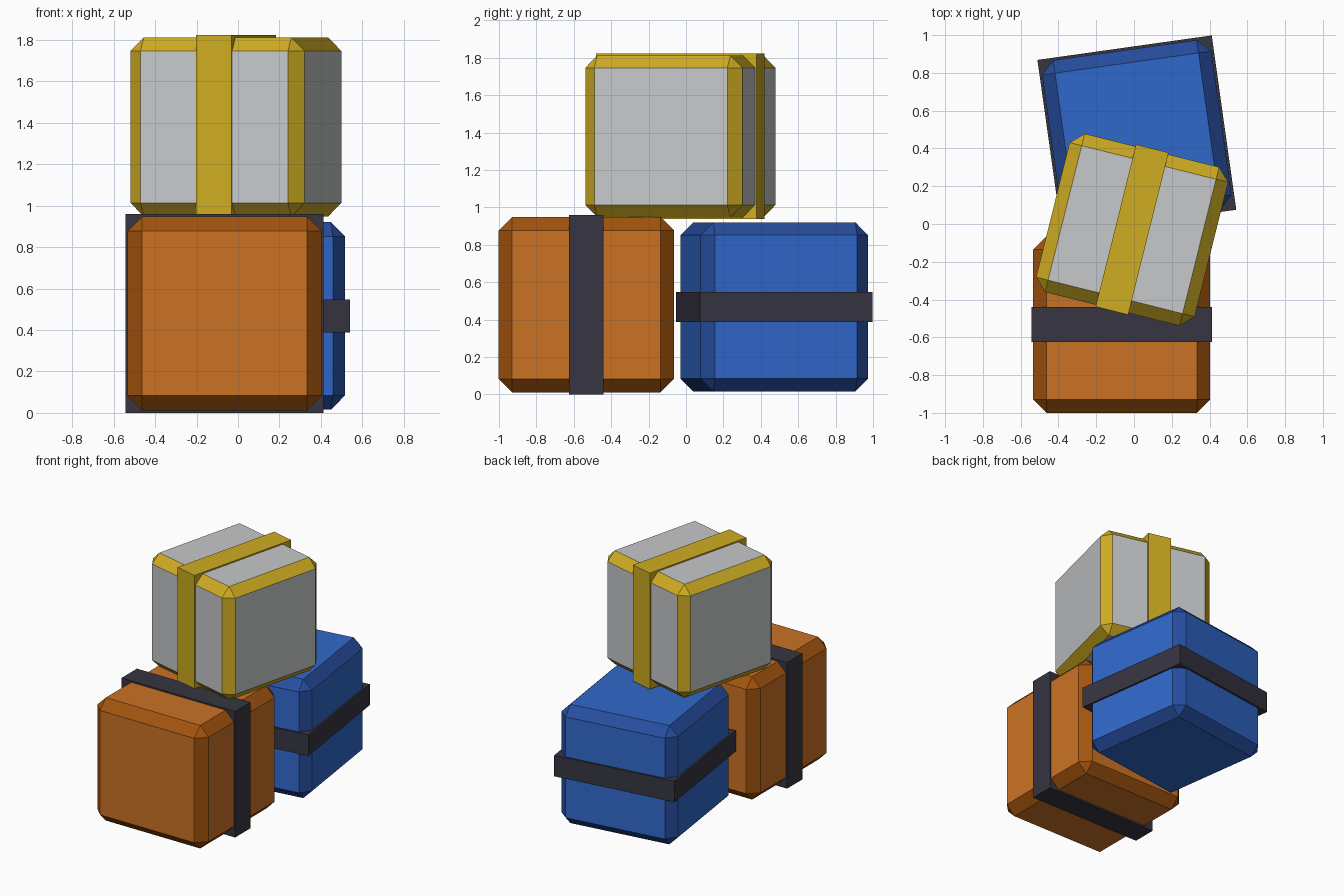
import bpy
import bmesh
import math
from mathutils import Matrix

cube = bpy.data.objects.get("Cube")
if cube:
    bpy.data.objects.remove(cube, do_unlink=True)


def material(name, rgb):
    mat = bpy.data.materials.new(name)
    mat.use_nodes = True
    colour = (*rgb, 1.0)
    mat.diffuse_color = colour
    mat.node_tree.nodes["Principled BSDF"].inputs["Base Color"].default_value = colour
    return mat


orange = material("orange", (0.597, 0.171, 0.018))
dark_orange = material("dark orange", (0.36, 0.087, 0.004))
blue = material("blue", (0.03, 0.138, 0.597))
dark_blue = material("dark blue", (0.019, 0.074, 0.342))
grey = material("light grey", (0.57, 0.58, 0.585))
gold = material("gold", (0.624, 0.413, 0.016))
charcoal = material("charcoal", (0.037, 0.036, 0.054))


def block(name, centre, size, turn, mats, chamfer=0.0):
    """Box with optional chamfered edges; the chamfers take the second material."""
    bm = bmesh.new()
    bmesh.ops.create_cube(bm, size=1.0, matrix=Matrix.Diagonal((*size, 1.0)))
    if chamfer:
        bmesh.ops.bevel(bm, geom=bm.edges[:], offset=chamfer, segments=1,
                        affect='EDGES', profile=0.5)
        bm.normal_update()
        for face in bm.faces:
            flat = max(abs(c) for c in face.normal) > 0.95
            face.material_index = 0 if flat else 1
    mesh = bpy.data.meshes.new(name)
    bm.to_mesh(mesh)
    bm.free()
    for mat in mats:
        mesh.materials.append(mat)
    obj = bpy.data.objects.new(name, mesh)
    obj.location = centre
    obj.rotation_euler.z = math.radians(turn)
    bpy.context.collection.objects.link(obj)
    return obj


def crate(name, centre, side, turn, mats, strap_size, strap_mat):
    """Chamfered crate with a solid band wrapped around its middle."""
    block(name + "_crate", centre, (side,) * 3, turn, mats, side * 0.076)
    block(name + "_strap", centre, strap_size, turn, [strap_mat])


# Front crate, upright strap running side to side
crate("front", (-0.065, -0.533, 0.48), 0.937, 0,
      [orange, dark_orange], (0.957, 0.185, 0.96), charcoal)

# Back crate, level strap
crate("back", (0.015, 0.472, 0.468), 0.905, 8,
      [blue, dark_blue], (0.932, 0.932, 0.16), charcoal)

# Top crate, upright strap running front to back
crate("top", (-0.01, -0.03, 1.38), 0.865, -14,
      [grey, gold], (0.178, 0.885, 0.885), gold)
